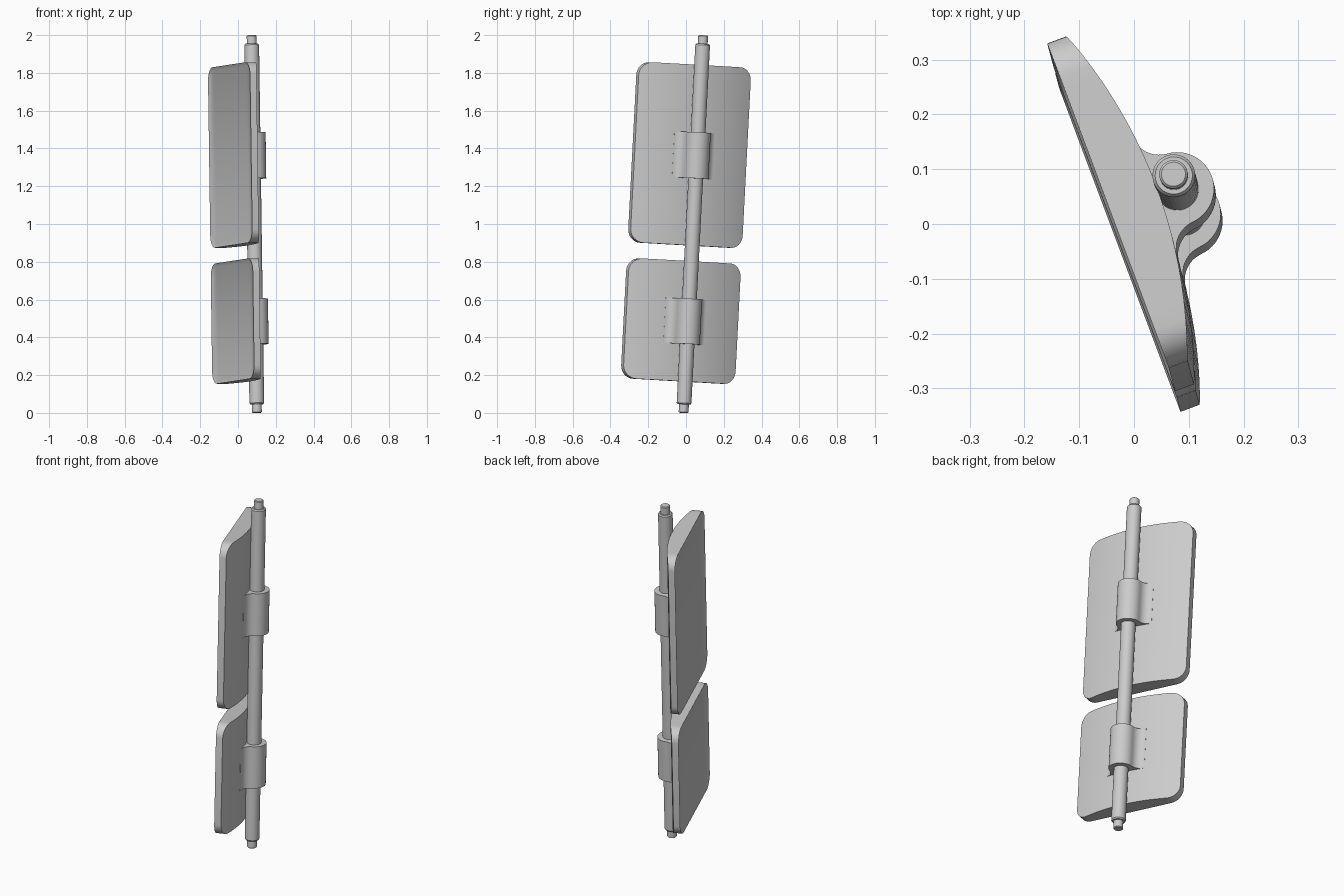
import bpy, bmesh, math
from mathutils import Vector, Matrix

old = bpy.data.objects.get("Cube")
if old:
    bpy.data.objects.remove(old, do_unlink=True)

grey = bpy.data.materials.new("grey_metal")
grey.use_nodes = True
GREY = (0.6, 0.6, 0.6, 1)
grey.diffuse_color = GREY
grey.node_tree.nodes["Principled BSDF"].inputs["Base Color"].default_value = GREY

# Tilted frame: local x points out of the housing back, y across, z up the pole
foot = Vector((0.1, -0.013, 0))
up = Vector((-0.028, 0.104, 2)).normalized()
across = Vector((-0.35, 0.935, 0))
across = (across - up * across.dot(up)).normalized()
out = across.cross(up)
FRAME = Matrix.Translation(foot) @ Matrix((out, across, up)).transposed().to_4x4()


def loft(name, rings, recess=None):
    """Skin equal-sized rings of points, cap the ends, optionally sink the front."""
    bm = bmesh.new()
    loops = [[bm.verts.new(p) for p in ring] for ring in rings]
    count = len(loops[0])
    for a, b in zip(loops, loops[1:]):
        for i in range(count):
            j = (i + 1) % count
            bm.faces.new((a[i], a[j], b[j], b[i]))
    bm.faces.new(loops[0])
    bm.faces.new(loops[-1])
    bmesh.ops.recalc_face_normals(bm, faces=bm.faces)
    bm.normal_update()
    if recess:
        front = [f for f in bm.faces if f.normal.x < -0.99]
        bmesh.ops.inset_region(bm, faces=front, thickness=recess[0],
                               depth=-recess[1], use_even_offset=True)
    mesh = bpy.data.meshes.new(name)
    bm.to_mesh(mesh)
    bm.free()
    mesh.materials.append(grey)
    obj = bpy.data.objects.new(name, mesh)
    bpy.context.collection.objects.link(obj)
    obj.matrix_world = FRAME
    bpy.ops.object.select_all(action='DESELECT')
    obj.select_set(True)
    bpy.context.view_layer.objects.active = obj
    bpy.ops.object.shade_smooth_by_angle(angle=math.radians(30))
    return obj


def circle(r, z, n=40):
    return [(r * math.cos(math.tau * i / n), r * math.sin(math.tau * i / n), z)
            for i in range(n)]


# Pole with stepped, chamfered ends
LENGTH = 2.002
end = [(0.022, 0), (0.026, 0.004), (0.026, 0.045), (0.034, 0.045), (0.039, 0.052)]
profile = end + [(r, LENGTH - z) for r, z in reversed(end)]
loft("pole", [circle(r, z) for r, z in profile])

# Mirror housings: flat recessed front, bowed back, rounded corners
HALF, CORNER, FRONT, EDGE, BOW = 0.317, 0.07, -0.131, -0.094, 0.058
STEPS = 8
radius = (HALF ** 2 + BOW ** 2) / (2 * BOW)


def housing(name, low, high):
    right = []
    for i in range(STEPS + 1):
        a = math.pi / 2 * i / STEPS
        right.append((HALF - CORNER * (1 - math.sin(a)), CORNER * (1 - math.cos(a))))
    inner = HALF - CORNER
    middle = [(inner * (2 * i / 16 - 1), 0) for i in range(1, 16)]
    columns = [(-y, d) for y, d in reversed(right)] + middle + right
    rings = []
    for y, drop in columns:
        back = EDGE + BOW - radius + math.sqrt(radius ** 2 - y ** 2)
        lo, hi = low + drop, high - drop
        rings.append([(FRONT, y, lo), (FRONT, y, hi), (back, y, hi), (back, y, lo)])
    loft(name, rings, recess=(0.018, 0.008))


housing("upper_mirror_housing", 0.888, 1.845)
housing("lower_mirror_housing", 0.167, 0.805)

# Clamps: round sleeve over the pole, flaring into the housing back
SLEEVE, FILLET = 0.067, 0.051
CENTRE_X, CENTRE_Y = 0.008, 0.118


def clamp(name, low, high):
    start = math.atan2(CENTRE_X, CENTRE_Y)
    half = []
    for i in range(13):
        a = math.pi / 2 + (start - math.pi / 2) * i / 12
        half.append((SLEEVE * math.sin(a), SLEEVE * math.cos(a)))
    for i in range(1, 11):
        a = math.pi + start + (math.pi / 2 - start) * i / 10
        half.append((CENTRE_X + FILLET * math.sin(a), CENTRE_Y + FILLET * math.cos(a)))
    half.append((-0.065, CENTRE_Y))
    outline = [(x, -y) for x, y in reversed(half[1:])] + half
    loft(name, [[(x, y, z) for x, y in outline] for z in (low, high)])


clamp("upper_clamp", 1.243, 1.487)
clamp("lower_clamp", 0.365, 0.605)
